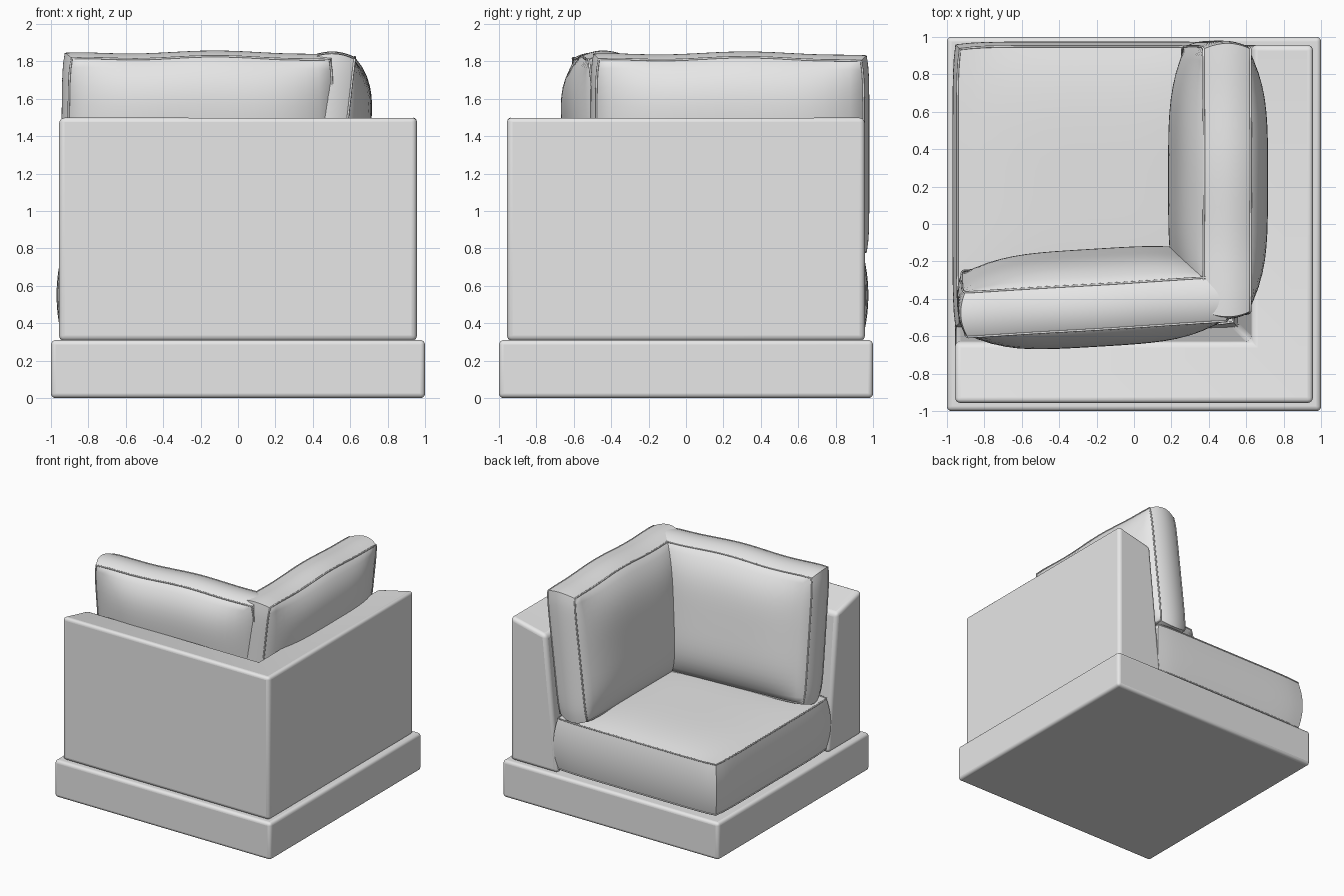
import bpy
import bmesh
import math
from mathutils import Vector, Matrix

if "Cube" in bpy.data.objects:
    bpy.data.objects.remove(bpy.data.objects["Cube"], do_unlink=True)

# Single upholstery colour
fabric = bpy.data.materials.new("light_grey_fabric")
fabric.use_nodes = True
GREY = (0.8, 0.8, 0.8, 1)
fabric.diffuse_color = GREY
for node in fabric.node_tree.nodes:
    if node.type == "BSDF_PRINCIPLED":
        node.inputs["Base Color"].default_value = GREY


def add_object(name, data):
    obj = bpy.data.objects.new(name, data)
    bpy.context.collection.objects.link(obj)
    data.materials.append(fabric)
    return obj


def mesh_object(name, bm):
    bmesh.ops.recalc_face_normals(bm, faces=bm.faces)
    mesh = bpy.data.meshes.new(name)
    bm.to_mesh(mesh)
    bm.free()
    return add_object(name, mesh)


def smooth(obj, angle):
    bpy.ops.object.select_all(action="DESELECT")
    obj.select_set(True)
    bpy.context.view_layer.objects.active = obj
    bpy.ops.object.shade_smooth_by_angle(angle=math.radians(angle))


def round_edges(obj, width):
    mod = obj.modifiers.new("rounded_edges", "BEVEL")
    mod.width = width
    mod.segments = 4
    mod.limit_method = "ANGLE"
    mod.angle_limit = math.radians(30)
    smooth(obj, 35)


# Plinth
bm = bmesh.new()
bmesh.ops.create_cube(bm, size=1)
bmesh.ops.scale(bm, vec=(2, 2, 0.31), verts=bm.verts)
bmesh.ops.translate(bm, vec=(0, 0, 0.155), verts=bm.verts)
round_edges(mesh_object("base", bm), 0.025)


# Corner frame: two mitred walls, tapering upward with inward sloping tops
def wall_outline(bm, inner, z_outer, z_inner):
    o = 0.957
    outline = [(-o, -o, z_outer), (o, -o, z_outer), (o, o, z_outer),
               (inner, o, z_inner), (inner, -inner, z_inner), (-o, -inner, z_inner)]
    return [bm.verts.new(p) for p in outline]


bm = bmesh.new()
low = wall_outline(bm, 0.52, 0.305, 0.305)
top = wall_outline(bm, 0.63, 1.505, 1.43)
for i in range(6):
    j = (i + 1) % 6
    bm.faces.new((low[i], low[j], top[j], top[i]))
for ring in (low, top):
    bm.faces.new((ring[0], ring[1], ring[4], ring[5]))
    bm.faces.new((ring[1], ring[2], ring[3], ring[4]))
round_edges(mesh_object("corner_frame", bm), 0.03)


# Cushions: a and b run along the two broad directions, c through the thickness
def puff(p, half, bulge, strip, wave):
    a, b, c = p
    swell = (1 - a ** 4) * (1 - b ** 4)
    side = strip * (1 - c * c)
    u = a * (half[0] * (1 - 0.02 * b ** 8) + side)
    v = b * (half[1] * (1 - 0.02 * a ** 8) + side)
    v += wave * math.sin(5 * a + 1) * max(b, 0)
    w = c * half[2] + c * swell * (bulge[0] if c > 0 else bulge[1])
    return Vector((u, v, w))


def cushion(name, place, half, bulge, strip, wave=0):
    bm = bmesh.new()
    bmesh.ops.create_cube(bm, size=2)
    bmesh.ops.subdivide_edges(bm, edges=bm.edges, cuts=19, use_grid_fill=True)
    for v in bm.verts:
        v.co = place @ puff(v.co, half, bulge, strip, wave)
    smooth(mesh_object(name, bm), 50)

    # Raised seams around both broad faces
    seams = bpy.data.curves.new(name + "_seams", "CURVE")
    seams.dimensions = "3D"
    seams.bevel_depth = 0.006
    seams.bevel_resolution = 2
    steps = [-1 + i / 10 for i in range(20)]
    loop = [(t, -1) for t in steps] + [(1, t) for t in steps]
    loop += [(-a, -b) for a, b in loop]
    for c in (-1, 1):
        spline = seams.splines.new("POLY")
        spline.points.add(len(loop) - 1)
        spline.use_cyclic_u = True
        for point, (a, b) in zip(spline.points, loop):
            point.co = (*(place @ puff((a, b, c), half, bulge, strip, wave)), 1)
    add_object(name + "_seams", seams)


def placement(origin, along, up, through):
    m = Matrix((along, up, through)).transposed().to_4x4()
    return Matrix.Translation(origin) @ m


# Seat cushion
cushion("seat_cushion",
        placement((-0.2, 0.205, 0.55), (1, 0, 0), (0, 1, 0), (0, 0, 1)),
        (0.745, 0.745, 0.21), (0.05, 0.0), 0.025)

# Back cushions lean against the two walls
LEAN = 0.115
cushion("left_back_cushion",
        placement((0.44, 0.235, 1.305), (0, 1, 0), (LEAN, 0, 1), (1, 0, 0)),
        (0.715, 0.51, 0.125), (0.13, 0.11), 0.03, 0.008)

turn = Matrix.Rotation(math.radians(3.5), 3, "Z")
cushion("front_back_cushion",
        placement((-0.21, -0.385, 1.31), turn @ Vector((1, 0, 0)),
                  turn @ Vector((0, -LEAN, 1)), turn @ Vector((0, -1, 0))),
        (0.705, 0.51, 0.12), (0.13, 0.11), 0.03, 0.008)
